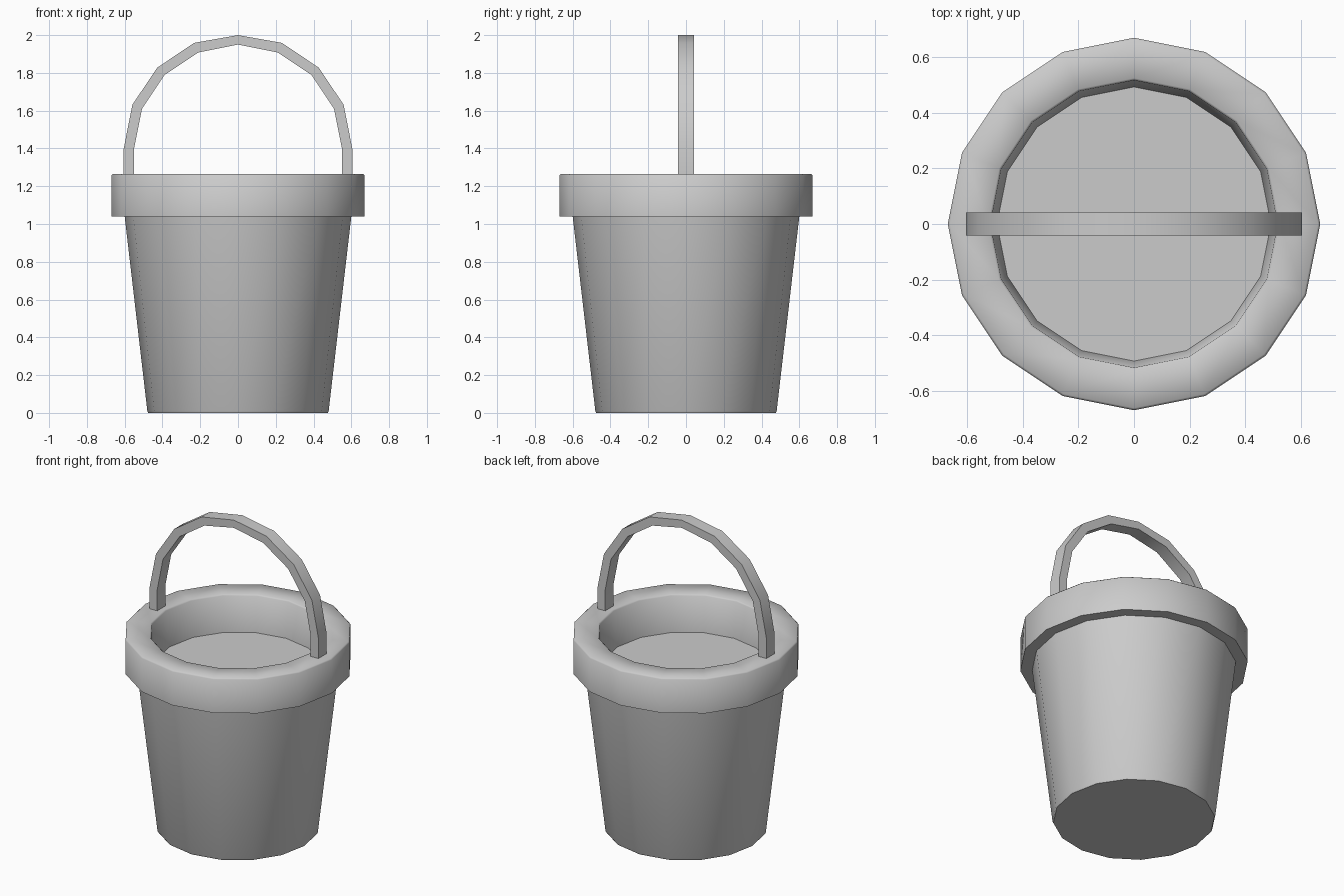
import bpy, bmesh, math

SIDES = 16

cube = bpy.data.objects.get("Cube")
if cube:
    bpy.data.objects.remove(cube, do_unlink=True)

gray = bpy.data.materials.new("plain_gray")
gray.use_nodes = True
color = (0.6, 0.6, 0.6, 1)
gray.diffuse_color = color
gray.node_tree.nodes["Principled BSDF"].inputs["Base Color"].default_value = color


def finish(bm, name, angle):
    """Turn a bmesh into a smooth-shaded object with sharp edges kept."""
    bmesh.ops.recalc_face_normals(bm, faces=bm.faces)
    mesh = bpy.data.meshes.new(name)
    bm.to_mesh(mesh)
    bm.free()
    mesh.materials.append(gray)
    obj = bpy.data.objects.new(name, mesh)
    bpy.context.collection.objects.link(obj)
    bpy.ops.object.select_all(action="DESELECT")
    obj.select_set(True)
    bpy.context.view_layer.objects.active = obj
    bpy.ops.object.shade_smooth_by_angle(angle=math.radians(angle))


def lathe(name, profile):
    """Revolve (radius, z) points, capping both ends with flat discs."""
    bm = bmesh.new()
    rings = []
    for r, z in profile:
        turns = [2 * math.pi * i / SIDES for i in range(SIDES)]
        rings.append([bm.verts.new((r * math.cos(a), r * math.sin(a), z)) for a in turns])
    for low, high in zip(rings, rings[1:]):
        for i in range(SIDES):
            j = (i + 1) % SIDES
            bm.faces.new((low[i], low[j], high[j], high[i]))
    bm.faces.new(rings[0])
    bm.faces.new(rings[-1])
    finish(bm, name, 50)


# Tapered body, overhanging rim and the raised floor inside it
lathe("bucket", [
    (0.475, 0), (0.48, 0.01), (0.6, 1.04), (0.67, 1.04),
    (0.67, 1.257), (0.662, 1.265),
    (0.525, 1.265), (0.517, 1.257), (0.493, 1.03),
])

# Handle: half circle of flat bar on two short upright legs
bm = bmesh.new()
path = [(1, 0, -0.145)]
path += [(math.cos(math.pi * i / 8), math.sin(math.pi * i / 8), 0) for i in range(9)]
path += [(-1, 0, -0.145)]
sections = []
for c, s, drop in path:
    corners = [(0.605, -0.042), (0.605, 0.042), (0.55, 0.042), (0.55, -0.042)]
    sections.append([bm.verts.new((r * c, y, 1.4 + r * s + drop)) for r, y in corners])
for a, b in zip(sections, sections[1:]):
    for i in range(4):
        j = (i + 1) % 4
        bm.faces.new((a[i], a[j], b[j], b[i]))
bm.faces.new(sections[0])
bm.faces.new(sections[-1])
# Trim the crown to the full height
for v in bm.verts:
    v.co.z = min(v.co.z, 2.0)
finish(bm, "handle", 30)
